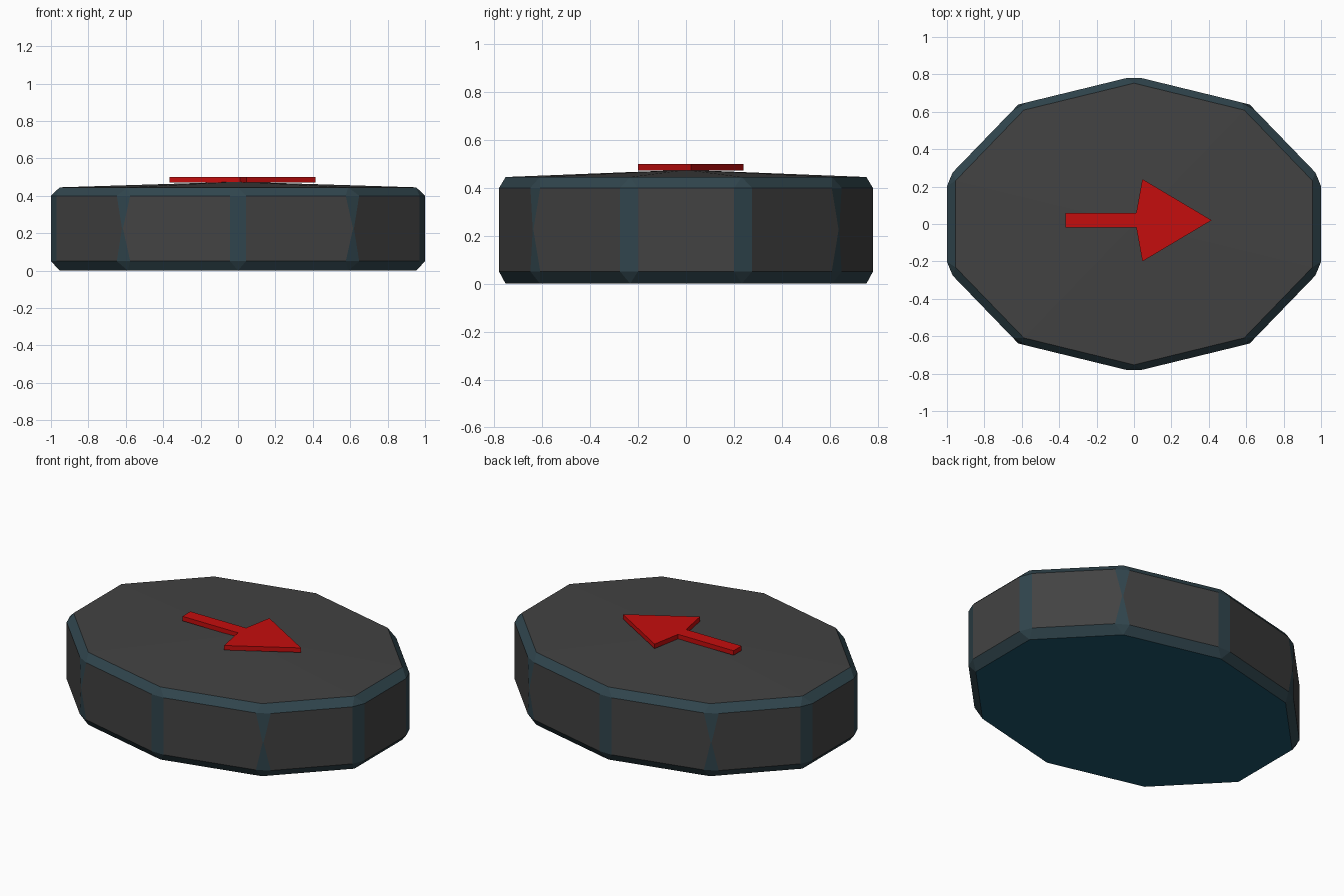
import bpy, bmesh, math
from mathutils import Vector

if "Cube" in bpy.data.objects:
    bpy.data.objects.remove(bpy.data.objects["Cube"])

N = 10


def material(name, color):
    m = bpy.data.materials.new(name)
    m.diffuse_color = (*color, 1)
    m.use_nodes = True
    m.node_tree.nodes["Principled BSDF"].inputs["Base Color"].default_value = m.diffuse_color
    return m


def finish(name, bm, mats):
    bmesh.ops.recalc_face_normals(bm, faces=bm.faces[:])
    me = bpy.data.meshes.new(name)
    bm.to_mesh(me)
    bm.free()
    for m in mats:
        me.materials.append(m)
    ob = bpy.data.objects.new(name, me)
    bpy.context.collection.objects.link(ob)
    return ob


grey = material("dark_grey", (0.055, 0.055, 0.055))
edge = material("blue_grey_edge", (0.03, 0.06, 0.075))
blue = material("blue_base", (0.012, 0.09, 0.15))
red = material("red", (0.56, 0.004, 0.004))

# Stretched ten-sided outline
corners = [Vector((1.0515 * math.cos(math.radians(18 + 36 * i)),
                   0.79 * math.sin(math.radians(18 + 36 * i)), 0)) for i in range(N)]
bm = bmesh.new()


def sharp_ring(inset, z):
    return [bm.verts.new((c.x * inset, c.y * inset, z)) for c in corners]


def cut_ring(z, pinch=False):
    ring = []
    for i, c in enumerate(corners):
        w = 0.003 if pinch and i % 5 in (1, 3) else 0.043
        for other in (corners[i - 1], corners[(i + 1) % N]):
            p = c + (other - c).normalized() * w
            ring.append(bm.verts.new((p.x, p.y, z)))
    return ring


def face(verts, mat):
    bm.faces.new(verts).material_index = mat


# Body: bevelled rims, cut corners and a shallow peaked top
bottom = sharp_ring(0.953, 0.0)
walls = [cut_ring(0.05), cut_ring(0.225, True), cut_ring(0.4)]
top = sharp_ring(0.953, 0.445)
peak = bm.verts.new((0, 0, 0.475))
face(bottom[::-1], 2)
for i in range(N):
    j = (i + 1) % N
    a, b, c = 2 * i, 2 * i + 1, 2 * j
    for lo, hi in zip(walls, walls[1:]):
        face((lo[a], lo[b], hi[b], hi[a]), 1)
        face((lo[b], lo[c], hi[c], hi[b]), 0)
    for rim, wall in ((bottom, walls[0]), (top, walls[-1])):
        face((rim[i], wall[a], wall[b]), 1)
        face((rim[i], wall[b], wall[c], rim[j]), 1)
    face((top[i], top[j], peak), 0)
finish("body", bm, [grey, edge, blue])

# Raised arrow on the top
outline = [(-0.365, -0.018), (0.012, -0.018), (0.045, -0.2), (0.415, 0.02),
           (0.045, 0.24), (0.012, 0.06), (-0.365, 0.06)]
bm = bmesh.new()
base = bm.faces.new([bm.verts.new((x, y, 0.472)) for x, y in outline])
ext = bmesh.ops.extrude_face_region(bm, geom=[base], use_keep_orig=True)
bmesh.ops.translate(bm, vec=(0, 0, 0.028),
                    verts=[v for v in ext["geom"] if isinstance(v, bmesh.types.BMVert)])
finish("arrow", bm, [red])
